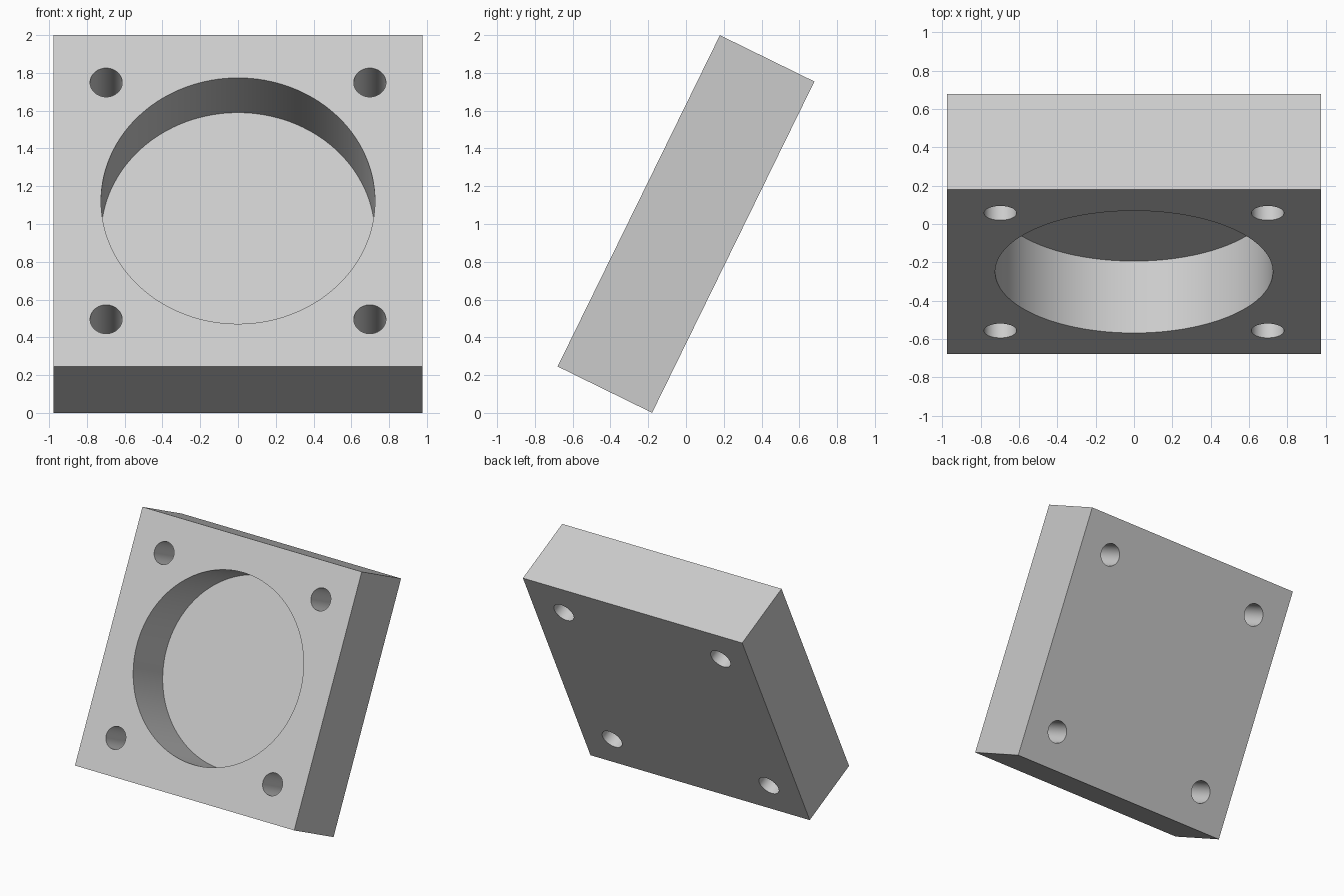
import bpy
from math import radians

cube = bpy.data.objects.get("Cube")
if cube:
    bpy.data.objects.remove(cube, do_unlink=True)

SIDE, THICK, TILT = 1.953, 0.557, radians(-26.1)
POCKET_RADIUS, POCKET_DEPTH = 0.725, 0.418
HOLE_RADIUS, HOLE_OFFSET = 0.085, 0.698

grey = bpy.data.materials.new("light_grey")
grey.use_nodes = True
grey.diffuse_color = (0.6, 0.6, 0.6, 1)
grey.node_tree.nodes["Principled BSDF"].inputs["Base Color"].default_value = grey.diffuse_color

# Square plate, upright for now with its front towards -y
bpy.ops.mesh.primitive_cube_add(size=1)
plate = bpy.context.object
plate.name = "mounting_plate"
plate.scale = (SIDE, THICK, SIDE)
bpy.ops.object.transform_apply(location=False, rotation=False, scale=True)
plate.data.materials.append(grey)


def bore(x, z, radius, depth, sides):
    """Cut a round bore of the given depth into the front of the plate."""
    over = 0.1
    y = -THICK / 2 + (depth - over) / 2
    bpy.ops.mesh.primitive_cylinder_add(
        vertices=sides, radius=radius, depth=depth + over,
        location=(x, y, z), rotation=(radians(90), 0, 0))
    cutter = bpy.context.object
    cutter.name = "bore_cutter"
    cutter.hide_render = True
    cutter.data.materials.append(grey)
    cut = plate.modifiers.new("bore", "BOOLEAN")
    cut.operation = "DIFFERENCE"
    cut.solver = "EXACT"
    cut.object = cutter
    bpy.ops.object.select_all(action="DESELECT")
    plate.select_set(True)
    bpy.context.view_layer.objects.active = plate
    bpy.ops.object.modifier_apply(modifier=cut.name)
    bpy.data.objects.remove(cutter, do_unlink=True)


# Large blind pocket, then four through holes at the corners
bore(0, 0, POCKET_RADIUS, POCKET_DEPTH, 128)
for sx in (-1, 1):
    for sz in (-1, 1):
        bore(sx * HOLE_OFFSET, sz * HOLE_OFFSET, HOLE_RADIUS, THICK + 0.1, 48)

bpy.ops.object.shade_smooth_by_angle(angle=radians(30))

# Lean the plate back so it rests on its lower rear edge
plate.rotation_euler.x = TILT
plate.location.z = 1
